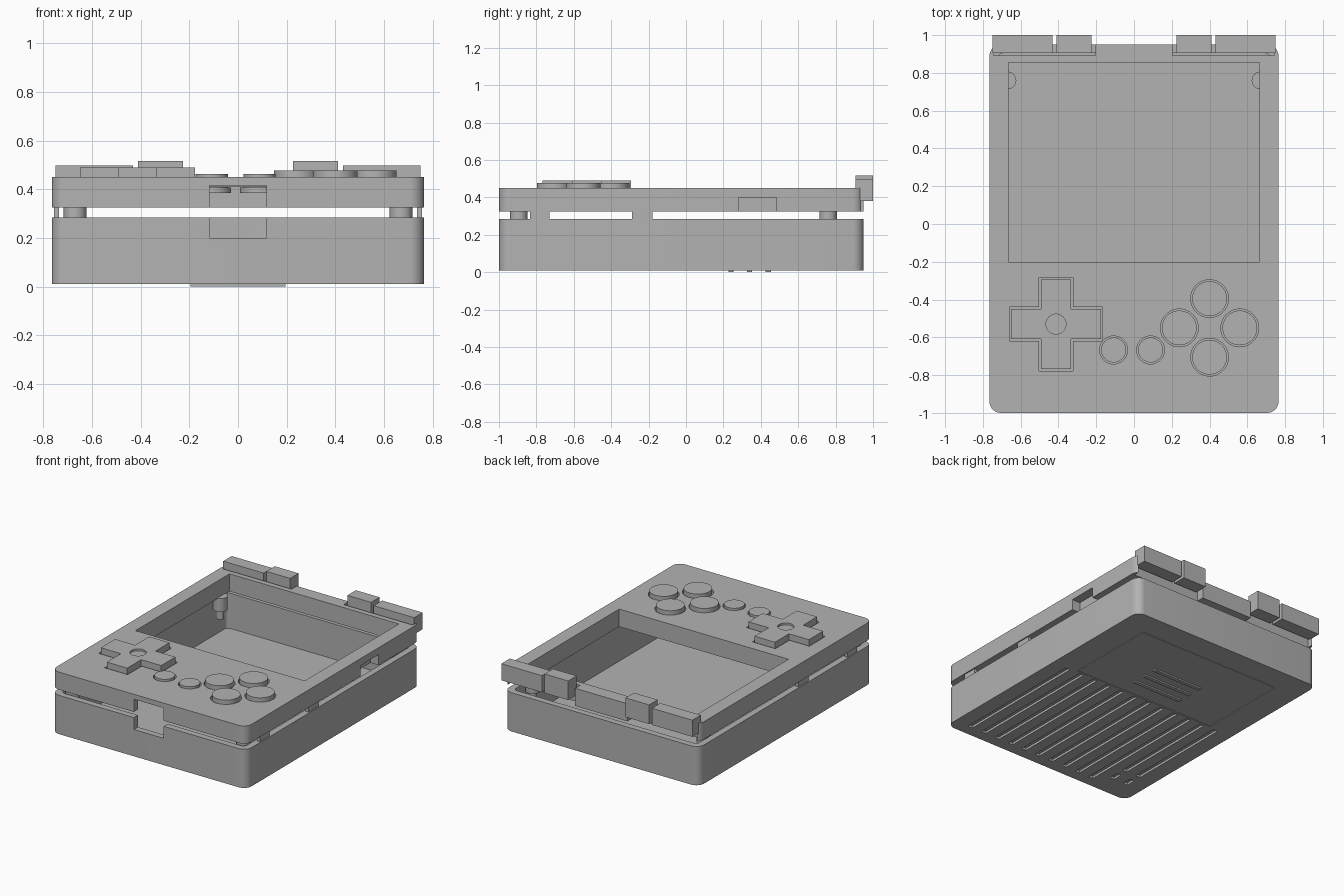
import bpy
import bmesh
from math import cos, sin, pi, radians

if "Cube" in bpy.data.objects:
    bpy.data.objects.remove(bpy.data.objects["Cube"], do_unlink=True)

plastic = bpy.data.materials.new("grey plastic")
plastic.use_nodes = True
plastic.diffuse_color = (0.45, 0.45, 0.45, 1)
plastic.node_tree.nodes["Principled BSDF"].inputs["Base Color"].default_value = (0.45, 0.45, 0.45, 1)


# Outlines
def rect(x0, x1, y0, y1, r=0.0, steps=8):
    if not r:
        return [(x0, y0), (x1, y0), (x1, y1), (x0, y1)]
    pts = []
    corners = [(x1 - r, y1 - r), (x0 + r, y1 - r), (x0 + r, y0 + r), (x1 - r, y0 + r)]
    for q, (cx, cy) in enumerate(corners):
        for i in range(steps + 1):
            a = (q + i / steps) * pi / 2
            pts.append((cx + r * cos(a), cy + r * sin(a)))
    return pts


def circle(cx, cy, r, n=40):
    return [(cx + r * cos(2 * pi * i / n), cy + r * sin(2 * pi * i / n)) for i in range(n)]


def cross(cx, cy, arm, half):
    quarter = [(arm, -half), (arm, half), (half, half)]
    pts = []
    for q in range(4):
        c, s = round(cos(q * pi / 2)), round(sin(q * pi / 2))
        pts += [(cx + x * c - y * s, cy + x * s + y * c) for x, y in quarter]
    return pts


# Extrude several (outline, bottom, top) prisms into one object
def prisms(name, parts):
    bm = bmesh.new()
    for pts, z0, z1 in parts:
        low = [bm.verts.new((x, y, z0)) for x, y in pts]
        high = [bm.verts.new((x, y, z1)) for x, y in pts]
        bm.faces.new(low[::-1])
        bm.faces.new(high)
        for i in range(len(pts)):
            j = (i + 1) % len(pts)
            bm.faces.new((low[i], low[j], high[j], high[i]))
    bmesh.ops.recalc_face_normals(bm, faces=bm.faces)
    mesh = bpy.data.meshes.new(name)
    bm.to_mesh(mesh)
    bm.free()
    obj = bpy.data.objects.new(name, mesh)
    bpy.context.collection.objects.link(obj)
    mesh.materials.append(plastic)
    return obj


def cut(target, parts):
    cutter = prisms("cutter", parts)
    cutter.hide_render = True
    mod = target.modifiers.new("cut", 'BOOLEAN')
    mod.operation = 'DIFFERENCE'
    mod.solver = 'EXACT'
    mod.object = cutter
    bpy.context.view_layer.objects.active = target
    bpy.ops.object.modifier_apply(modifier=mod.name)
    bpy.data.objects.remove(cutter, do_unlink=True)


W, FRONT, BACK = 0.765, -1.0, 0.95
BASE, RIM, SEAM, TOP = 0.01, 0.285, 0.325, 0.45
outline = rect(-W, W, FRONT, BACK, 0.06)

# Lower tray: hollow, with a port notch in the front wall
tray = prisms("lower_tray", [(outline, BASE, RIM)])
cut(tray, [(rect(-0.72, 0.72, -0.955, 0.905, 0.03), 0.035, 0.4)])
cut(tray, [(rect(-0.117, 0.117, -1.1, -0.9), 0.2, 0.4)])

# Grooved vents on the underside; the last two are split
vents = []
for i in range(12):
    x = 0.635 - i * 0.115
    spans = [(-0.92, 0.08)] if i < 10 else [(-0.71, 0.08), (-0.84, -0.77)]
    vents += [(rect(x - 0.018, x + 0.018, a, b), -0.01, 0.026) for a, b in spans]
cut(tray, vents)

# Battery door seam, with the door panel set back inside it
cut(tray, [(rect(-0.57, 0.57, 0.1, 0.77), -0.01, 0.018)])
prisms("battery_door", [(rect(-0.565, 0.565, 0.105, 0.765), BASE, 0.02)])
prisms("door_grips", [(rect(-0.195, 0.195, y - 0.014, y + 0.014), 0, 0.012)
                      for y in (0.24, 0.34, 0.44)])

# Upper shell: screen opening, hollow front, port notches, shoulder recesses
shell = prisms("upper_shell", [(outline, SEAM, TOP)])
cut(shell, [(rect(-0.665, 0.665, -0.2, 0.855), 0.2, 0.6)])
cut(shell, [(rect(-0.72, 0.72, -0.955, -0.24, 0.03), 0.2, 0.41)])
cut(shell, [(rect(-0.117, 0.117, -1.1, -0.9), 0.2, 0.415)])
cut(shell, [(rect(0.7, 0.9, 0.28, 0.485), 0.2, 0.4)])
cut(shell, [(rect(-0.745, -0.205, 0.893, 1.1), 0.2, 0.6),
            (rect(0.205, 0.745, 0.893, 1.1), 0.2, 0.6)])

# Screw posts and side clips bridging the seam
for s, side in ((1, "left"), (-1, "right")):
    for y, end in ((-0.895, "front"), (0.76, "back")):
        prisms(f"{end}_{side}_post", [(circle(s * 0.67, y, 0.047, 24), 0.235, SEAM + 0.005),
                                      (circle(s * 0.67, y, 0.024, 24), 0.17, 0.235)])
    x0, x1 = sorted((s * 0.735, s * 0.757))
    prisms(f"{side}_clips", [(rect(x0, x1, a, b), RIM - 0.01, SEAM + 0.01)
                             for a, b in ((-0.835, -0.73), (-0.29, -0.18))])

# Direction pad with a round dimple
PX, PY = -0.413, -0.53
cut(shell, [(cross(PX, PY, 0.247, 0.09), 0.39, 0.5)])
pad = prisms("direction_pad", [(cross(PX, PY, 0.237, 0.08), 0.39, 0.489)])
cut(pad, [(circle(PX, PY, 0.053), 0.475, 0.6)])
prisms("direction_pad_flange", [(cross(PX, PY, 0.265, 0.11), 0.385, 0.408)])

# Round buttons with flanges under the face
round_buttons = [("left_action", 0.56, -0.55, 0.092, 0.477),
                 ("right_action", 0.24, -0.55, 0.092, 0.477),
                 ("back_action", 0.4, -0.395, 0.092, 0.477),
                 ("front_action", 0.4, -0.705, 0.092, 0.477),
                 ("right_menu", -0.108, -0.667, 0.066, 0.462),
                 ("left_menu", 0.088, -0.667, 0.066, 0.462)]
for name, x, y, r, z in round_buttons:
    cut(shell, [(circle(x, y, r + 0.008), 0.39, 0.5)])
    prisms(name + "_button", [(circle(x, y, r), 0.4, z)])
    prisms(name + "_flange", [(circle(x, y, r + 0.014), 0.385, 0.408)])

# Shoulder buttons along the back edge
for s, side in ((1, "left"), (-1, "right")):
    for part, a, b, z in (("outer", 0.432, 0.75, 0.498), ("inner", 0.225, 0.411, 0.516)):
        x0, x1 = sorted((s * a, s * b))
        prisms(f"{side}_{part}_shoulder", [(rect(x0, x1, 0.905, 1.0), 0.38, z)])

# Smooth the curved walls, keep the edges crisp
bpy.ops.object.select_all(action='DESELECT')
for obj in bpy.context.collection.objects:
    if obj.type == 'MESH' and obj.data.materials and obj.data.materials[0] == plastic:
        obj.select_set(True)
        bpy.context.view_layer.objects.active = obj
bpy.ops.object.shade_smooth_by_angle(angle=radians(30))
